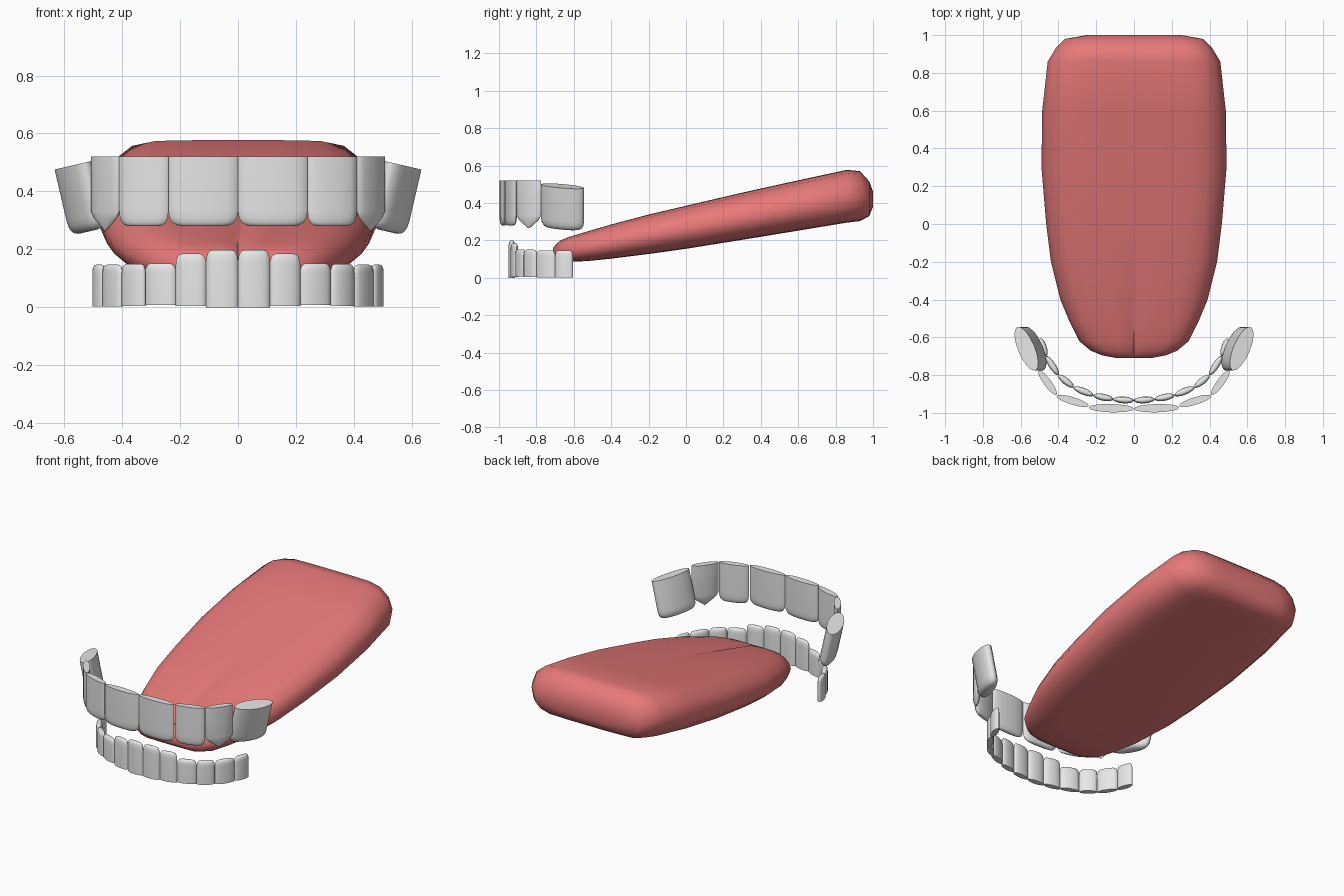
import bpy, bmesh, math
from mathutils import Matrix, Vector

cube = bpy.data.objects.get("Cube")
if cube:
    bpy.data.objects.remove(cube, do_unlink=True)


def make_material(name, color):
    mat = bpy.data.materials.new(name)
    mat.use_nodes = True
    mat.diffuse_color = color
    mat.node_tree.nodes["Principled BSDF"].inputs["Base Color"].default_value = color
    return mat


tooth_white = make_material("tooth white", (0.8, 0.8, 0.8, 1))
tongue_pink = make_material("tongue pink", (0.8, 0.19, 0.19, 1))


def loft(name, rings, mat):
    """Skin closed rings of points and cap both ends."""
    bm = bmesh.new()
    loops = [[bm.verts.new(p) for p in ring] for ring in rings]
    n = len(loops[0])
    for a, b in zip(loops, loops[1:]):
        for i in range(n):
            j = (i + 1) % n
            bm.faces.new((a[i], a[j], b[j], b[i]))
    bm.faces.new(loops[0])
    bm.faces.new(loops[-1])
    bmesh.ops.recalc_face_normals(bm, faces=bm.faces)
    mesh = bpy.data.meshes.new(name)
    bm.to_mesh(mesh)
    bm.free()
    mesh.materials.append(mat)
    obj = bpy.data.objects.new(name, mesh)
    bpy.context.collection.objects.link(obj)
    bpy.ops.object.select_all(action="DESELECT")
    obj.select_set(True)
    bpy.context.view_layer.objects.active = obj
    bpy.ops.object.shade_smooth_by_angle(angle=math.radians(60))
    return obj


# Tongue: stations of (y, half width, bottom, top)
stations = [
    (-0.71, 0.09, 0.125, 0.16), (-0.695, 0.17, 0.105, 0.18),
    (-0.67, 0.23, 0.09, 0.2), (-0.62, 0.29, 0.085, 0.22),
    (-0.52, 0.34, 0.09, 0.25), (-0.4, 0.39, 0.102, 0.285),
    (-0.2, 0.44, 0.127, 0.338), (0, 0.465, 0.155, 0.385),
    (0.3, 0.49, 0.203, 0.455), (0.6, 0.486, 0.252, 0.521),
    (0.86, 0.457, 0.295, 0.577), (0.93, 0.415, 0.303, 0.57),
    (0.98, 0.365, 0.33, 0.515), (1.0, 0.25, 0.38, 0.46)]
half_section = [(0.3, 1), (0.62, 0.98), (0.8, 0.86), (0.94, 0.5), (1, 0),
                (0.97, -0.45), (0.87, -0.8), (0.7, -0.97), (0.35, -1)]
section = ([(0, 1), (0.05, 1)] + half_section + [(0, -1)]
           + [(-u, v) for u, v in reversed(half_section)] + [(-0.05, 1)])
rings = []
for y, w, low, high in stations:
    mid, half = (low + high) / 2, (high - low) / 2
    groove = 0.012 * max(0, min(1, -y * 2))  # centre crease fades to the back
    rings.append([(u * w, y, mid + v * half - (groove if i == 0 else 0))
                  for i, (u, v) in enumerate(section)])
loft("tongue", rings, tongue_pink)

# Tooth shapes: (fraction from root to edge, width scale, thickness scale)
blunt = [(0, 1, 1), (0.78, 1, 1), (0.88, 0.97, 0.95), (0.95, 0.88, 0.8),
         (0.985, 0.76, 0.6), (1, 0.58, 0.35)]
pointed = [(0, 1, 1), (0.74, 1, 1), (0.83, 0.8, 0.85), (0.93, 0.36, 0.5), (1, 0.06, 0.1)]


def tooth(name, a, b, root, edge, thick, shape=blunt, tilt=0):
    """Oval column spanning plan points a to b, made for both sides."""
    a, b = Vector(a), Vector(b)
    mid, span = (a + b) / 2, b - a
    place = (Matrix.Translation((mid.x, mid.y, root))
             @ Matrix.Rotation(math.radians(tilt), 4, "Y")
             @ Matrix.Rotation(math.atan2(span.y, span.x), 4, "Z"))
    for side, label in ((1, "left"), (-1, "right")):
        rings = []
        for t, sw, st in shape:
            ring = []
            for k in range(16):
                ang = math.tau * k / 16
                p = place @ Vector((math.cos(ang) * sw * span.length / 2,
                                    math.sin(ang) * st * thick, t * (edge - root)))
                ring.append((p.x * side, p.y, p.z))
            rings.append(ring)
        loft(f"{label}_{name}", rings, tooth_white)


# Upper row
tooth("upper_central_incisor", (0, -0.978), (0.24, -0.972), 0.52, 0.28, 0.022)
tooth("upper_lateral_incisor", (0.24, -0.963), (0.41, -0.91), 0.52, 0.28, 0.02)
tooth("upper_canine", (0.41, -0.905), (0.505, -0.775), 0.52, 0.265, 0.02, pointed)
tooth("upper_molar", (0.52, -0.775), (0.62, -0.545), 0.49, 0.255, 0.045, blunt, 13)

# Lower row: neighbouring teeth share the points of the arch
arch = [(0, -0.935), (0.11, -0.928), (0.215, -0.907), (0.32, -0.865),
        (0.4, -0.8), (0.465, -0.7), (0.495, -0.605)]
lower = [("central_incisor", 0, 0.198), ("lateral_incisor", 0.004, 0.185),
         ("canine", 0.008, 0.152), ("first_premolar", 0.005, 0.15),
         ("second_premolar", 0.002, 0.147), ("molar", 0.002, 0.147)]
for (name, root, edge), a, b in zip(lower, arch, arch[1:]):
    tooth("lower_" + name, a, b, root, edge, 0.018)
